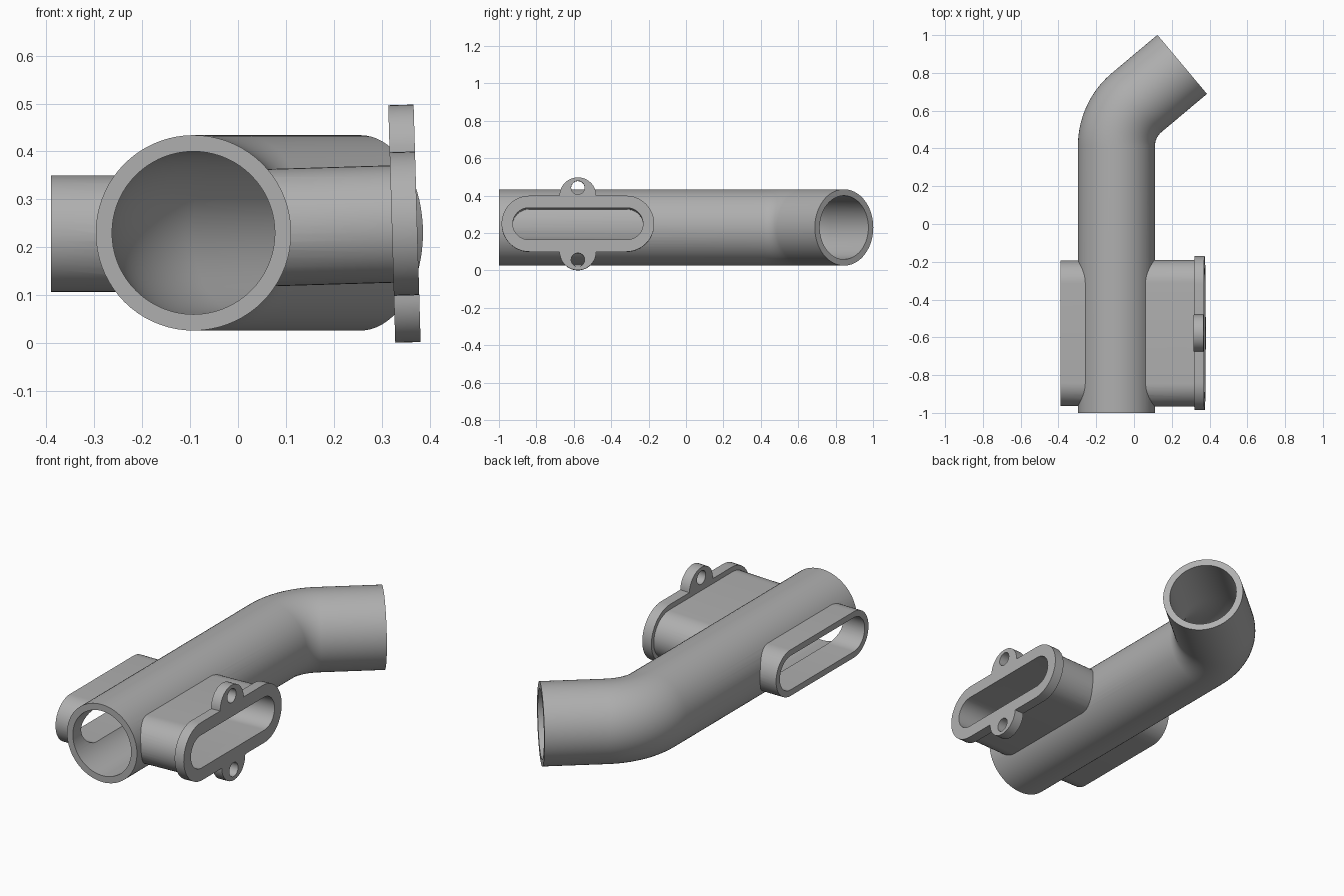
import bpy, bmesh, math
from mathutils import Matrix, Vector

if "Cube" in bpy.data.objects:
    bpy.data.objects.remove(bpy.data.objects["Cube"])

grey = bpy.data.materials.new("cast_grey")
grey.use_nodes = True
colour = (0.43, 0.43, 0.43, 1)
grey.diffuse_color = colour
grey.node_tree.nodes["Principled BSDF"].inputs["Base Color"].default_value = colour

PIPE_X, PIPE_Z = -0.093, 0.23
BEND_R, BEND, BEND_Y, TAIL = 0.30, math.radians(50), 0.413, 0.3145
SLOT_Y = -0.578


def loft(name, rings):
    """Closed solid through a list of equal rings."""
    bm = bmesh.new()
    loops = [[bm.verts.new(p) for p in ring] for ring in rings]
    n = len(loops[0])
    for a, b in zip(loops, loops[1:]):
        for i in range(n):
            j = (i + 1) % n
            bm.faces.new((a[i], a[j], b[j], b[i]))
    bm.faces.new(loops[0][::-1])
    bm.faces.new(loops[-1])
    bmesh.ops.recalc_face_normals(bm, faces=bm.faces)
    mesh = bpy.data.meshes.new(name)
    bm.to_mesh(mesh)
    bm.free()
    mesh.materials.append(grey)
    obj = bpy.data.objects.new(name, mesh)
    bpy.context.collection.objects.link(obj)
    return obj


def bent_pipe(name, radius, extra=0.0):
    """Round bar along the straight, the bend and the tail."""
    stations = [(Vector((PIPE_X, -1 - extra, PIPE_Z)), 0)]
    steps = 20
    for k in range(steps + 1):
        a = BEND * k / steps
        stations.append((Vector((PIPE_X + BEND_R * (1 - math.cos(a)),
                                 BEND_Y + BEND_R * math.sin(a), PIPE_Z)), a))
    heading = Vector((math.sin(BEND), math.cos(BEND), 0))
    stations.append((stations[-1][0] + heading * (TAIL + extra), BEND))
    rings = []
    for centre, a in stations:
        side = Vector((math.cos(a), -math.sin(a), 0))
        rings.append([centre + side * radius * math.cos(t) + Vector((0, 0, radius * math.sin(t)))
                      for t in (math.tau * i / 72 for i in range(72))])
    return loft(name, rings)


def stadium(name, half_len, radius, x0, x1, frame, dz=0.0):
    """Round-ended bar running along the local x axis."""
    straight, arc = half_len - radius, 24
    pts = []
    for sign in (1, -1):
        for i in range(arc + 1):
            if straight < 1e-6 and i == arc:
                continue
            t = math.pi * i / arc - math.pi / 2
            pts.append((sign * (straight + radius * math.cos(t)), sign * radius * math.sin(t) + dz))
    return loft(name, [[frame @ Vector((x, y, z)) for y, z in pts] for x in (x0, x1)])


def combine(target, tool, operation):
    mod = target.modifiers.new(operation.lower(), 'BOOLEAN')
    mod.operation, mod.solver, mod.object = operation, 'EXACT', tool
    bpy.context.view_layer.update()
    bpy.context.view_layer.objects.active = target
    bpy.ops.object.modifier_apply(modifier=mod.name)
    bpy.data.objects.remove(tool)


# Right branch is tilted slightly upward; left branch is level
tilted = Matrix.Translation((0.374, SLOT_Y, 0.25)) @ Matrix.Rotation(math.radians(-1.7), 4, 'Y')
level = Matrix.Translation((-0.39, SLOT_Y, 0.2285))
FLANGE = 0.053

# Main pipe with both slotted branches
body = bent_pipe("pipe_body", 0.204)
branch = stadium("flanged_branch", 0.388, 0.1225, -0.36, -FLANGE, tilted)
combine(branch, stadium("slot_cutter", 0.348, 0.085, -0.5, 0.1, tilted), 'DIFFERENCE')
combine(body, branch, 'UNION')
combine(body, stadium("plain_branch", 0.385, 0.1215, 0, 0.22, level), 'UNION')
combine(body, bent_pipe("bore_cutter", 0.17, 0.05), 'DIFFERENCE')
combine(body, stadium("slot_cutter", 0.353, 0.0895, -0.1, 0.29, level), 'DIFFERENCE')

# Flange with a bolt lug above and below
flange = stadium("mounting_flange", 0.408, 0.15, -FLANGE, 0, tilted)
for s in (1, -1):
    combine(flange, stadium("lug", 0.098, 0.098, -FLANGE, 0, tilted, s * 0.15), 'UNION')
for s in (1, -1):
    combine(flange, stadium("bolt_cutter", 0.036, 0.036, -0.1, 0.1, tilted, s * 0.193), 'DIFFERENCE')
combine(flange, stadium("slot_cutter", 0.348, 0.085, -0.1, 0.1, tilted), 'DIFFERENCE')

# Smooth curved walls, keep edges crisp
for obj in (body, flange):
    bpy.ops.object.select_all(action='DESELECT')
    obj.select_set(True)
    bpy.context.view_layer.objects.active = obj
    bpy.ops.object.shade_smooth_by_angle(angle=math.radians(30))
